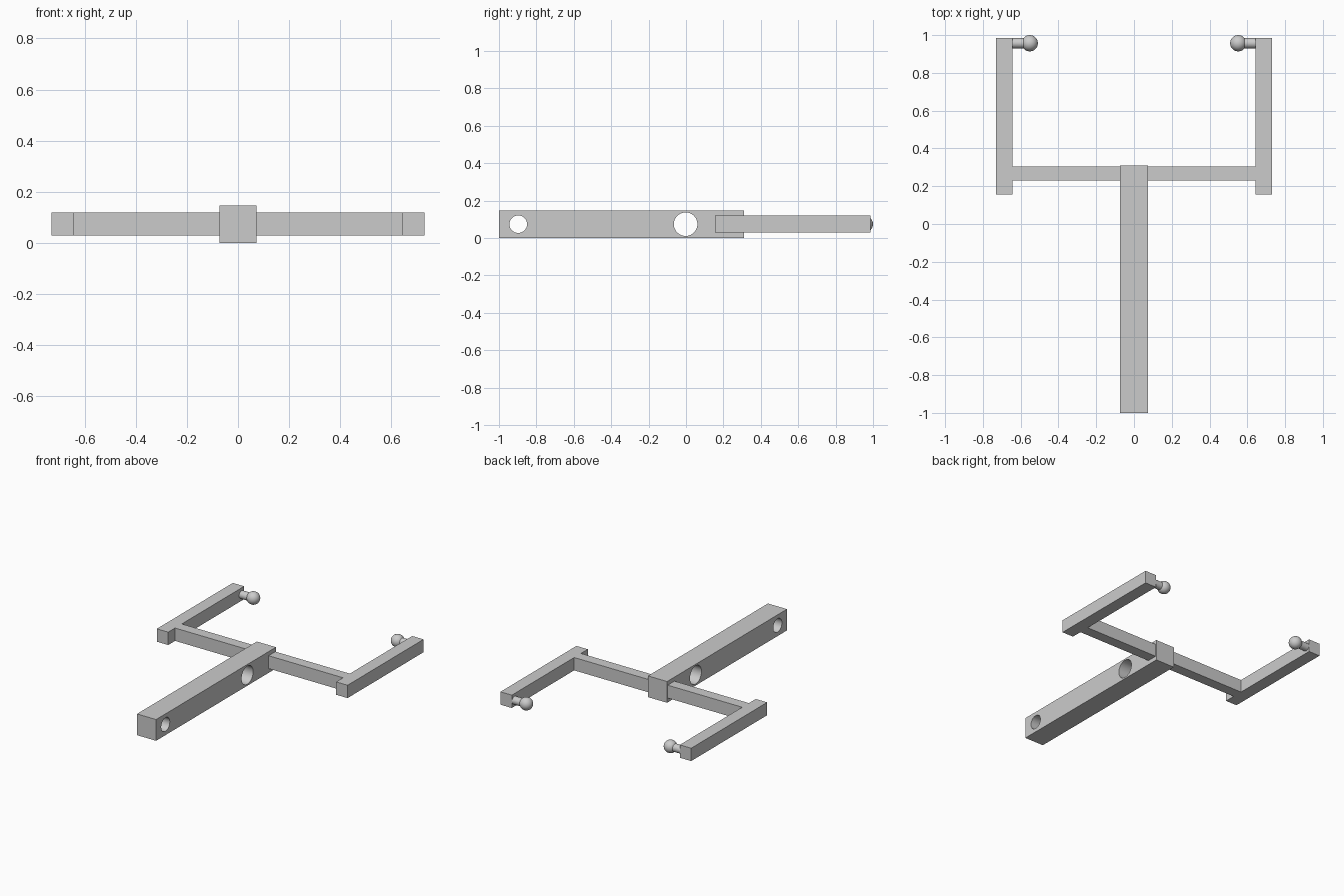
import bpy
from math import pi, radians

if "Cube" in bpy.data.objects:
    bpy.data.objects.remove(bpy.data.objects["Cube"])

MID_Z = 0.0735


def box(name, x, y, z):
    bpy.ops.mesh.primitive_cube_add(size=1, location=[sum(r) / 2 for r in (x, y, z)])
    ob = bpy.context.object
    ob.name = name
    ob.scale = [r[1] - r[0] for r in (x, y, z)]
    bpy.ops.object.transform_apply(location=False, rotation=False, scale=True)
    return ob


def rod_x(name, radius, x, y, sides=48):
    bpy.ops.mesh.primitive_cylinder_add(
        vertices=sides, radius=radius, depth=abs(x[1] - x[0]),
        location=((x[0] + x[1]) / 2, y, MID_Z), rotation=(0, pi / 2, 0))
    ob = bpy.context.object
    ob.name = name
    return ob


def smooth(ob):
    bpy.ops.object.select_all(action='DESELECT')
    ob.select_set(True)
    bpy.context.view_layer.objects.active = ob
    bpy.ops.object.shade_smooth_by_angle(angle=radians(30))


# Main handle bar with two round through-holes
handle = box("handle_bar", (-0.073, 0.073), (-1.0, 0.311), (0, 2 * MID_Z))
for label, y, radius in (("end", -0.897, 0.047), ("middle", -0.002, 0.063)):
    cutter = rod_x(label + "_hole_cutter", radius, (-0.2, 0.2), y)
    cutter.hide_render = True
    cutter.display_type = 'WIRE'
    mod = handle.modifiers.new(label + "_hole", 'BOOLEAN')
    mod.operation = 'DIFFERENCE'
    mod.solver = 'EXACT'
    mod.object = cutter
    bpy.context.view_layer.objects.active = handle
    bpy.ops.object.modifier_apply(modifier=mod.name)
    bpy.data.objects.remove(cutter)
smooth(handle)

# Cross bar joining the two fork arms
box("cross_bar", (-0.643, 0.643), (0.23, 0.304), (0.03, 0.119))

# Fork arms, each with an inward pin and ball tip
for side, s in (("left", -1), ("right", 1)):
    box(side + "_arm", sorted((s * 0.643, s * 0.73)), (0.155, 0.986), (0.03, 0.119))
    smooth(rod_x(side + "_pin", 0.027, (s * 0.56, s * 0.66), 0.957, 32))
    bpy.ops.mesh.primitive_uv_sphere_add(
        segments=32, ring_count=16, radius=0.043,
        location=(s * 0.552, 0.957, MID_Z), rotation=(0, pi / 2, 0))
    ball = bpy.context.object
    ball.name = side + "_ball_tip"
    smooth(ball)
